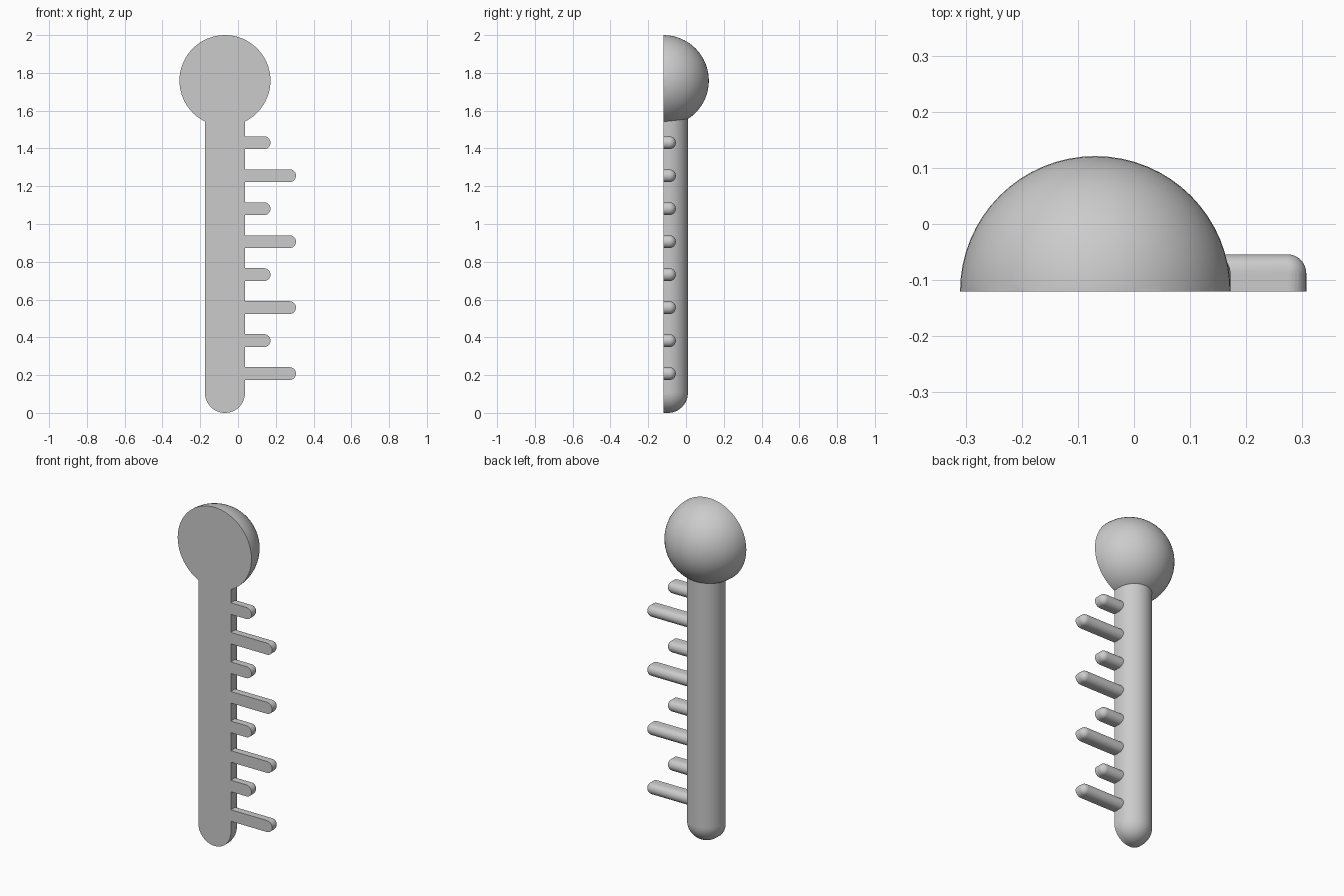
import bpy
import bmesh
import math
from mathutils import Matrix, Vector

FRONT = -0.12      # flat face that every part shares
AXIS_X = -0.069    # centre line of stem and bulb

if "Cube" in bpy.data.objects:
    bpy.data.objects.remove(bpy.data.objects["Cube"])

grey = bpy.data.materials.new("light_grey")
grey.use_nodes = True
grey.diffuse_color = (0.6, 0.6, 0.6, 1)
grey.node_tree.nodes["Principled BSDF"].inputs["Base Color"].default_value = (0.6, 0.6, 0.6, 1)


def cut(bm, normal):
    """Remove everything on the normal's side of the origin."""
    bmesh.ops.bisect_plane(bm, geom=bm.verts[:] + bm.edges[:] + bm.faces[:],
                           plane_co=(0, 0, 0), plane_no=normal, clear_outer=True)


def extend_and_cap(bm, offset):
    """Pull the open rim along the offset, then close it."""
    rim = [e for e in bm.edges if e.is_boundary]
    if Vector(offset).length > 0:
        new = bmesh.ops.extrude_edge_only(bm, edges=rim)["geom"]
        bmesh.ops.translate(bm, vec=offset,
                            verts=[v for v in new if isinstance(v, bmesh.types.BMVert)])
        rim = [e for e in bm.edges if e.is_boundary]
    bmesh.ops.holes_fill(bm, edges=rim, sides=0)


def half_round(name, radius, centre, length=0, turn=0):
    """Half ball, or half rod with a round end, with straight sides to the front."""
    bm = bmesh.new()
    bmesh.ops.create_uvsphere(bm, u_segments=64, v_segments=32, radius=radius)
    if length:
        cut(bm, (0, 0, 1))
        extend_and_cap(bm, (0, 0, length))
    cut(bm, (0, -1, 0))
    extend_and_cap(bm, (0, FRONT - centre[1], 0))
    bmesh.ops.recalc_face_normals(bm, faces=bm.faces[:])
    bmesh.ops.transform(bm, verts=bm.verts[:],
                        matrix=Matrix.Translation(centre) @ Matrix.Rotation(turn, 4, "Y"))
    mesh = bpy.data.meshes.new(name)
    bm.to_mesh(mesh)
    bm.free()
    mesh.materials.append(grey)
    obj = bpy.data.objects.new(name, mesh)
    bpy.context.collection.objects.link(obj)
    bpy.ops.object.select_all(action="DESELECT")
    obj.select_set(True)
    bpy.context.view_layer.objects.active = obj
    bpy.ops.object.shade_smooth_by_angle(angle=math.radians(35))


# Bulb and stem
half_round("bulb", 0.241, (AXIS_X, FRONT, 1.759))
half_round("stem", 0.106, (AXIS_X, -0.096, 0.106), length=1.55)

# Scale marks, long and short in turn, rooted inside the stem
radius = 0.034
for i in range(8):
    tip = 0.307 if i % 2 == 0 else 0.172
    x = tip - radius
    half_round(f"scale_mark_{i + 1}", radius, (x, FRONT + 0.032, 0.208 + 0.1746 * i),
               length=x, turn=-math.pi / 2)
